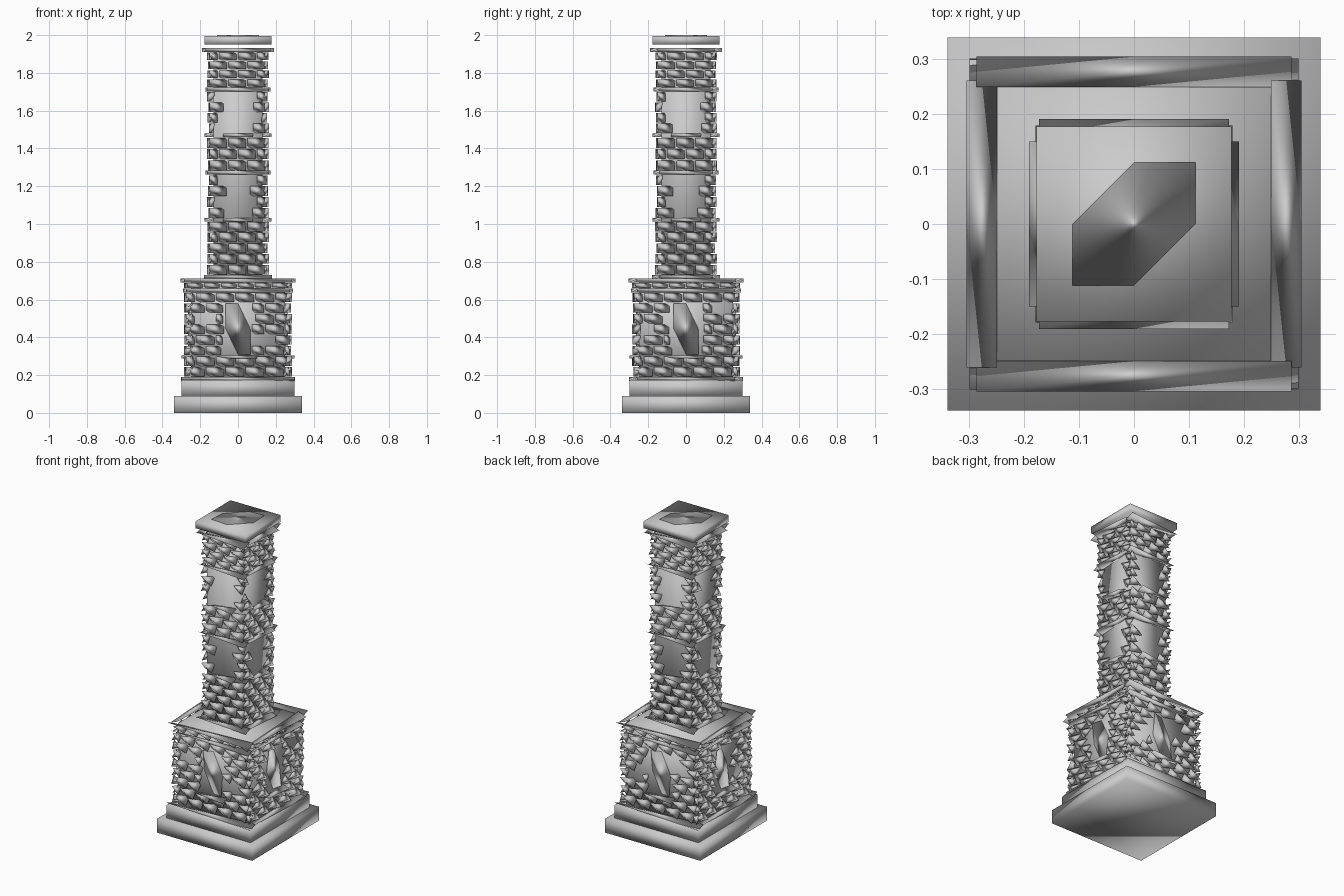
import bpy, bmesh, math, random
from mathutils import Matrix, Vector

if "Cube" in bpy.data.objects:
    bpy.data.objects.remove(bpy.data.objects["Cube"])

random.seed(4)


def finish(name, bm):
    bmesh.ops.recalc_face_normals(bm, faces=bm.faces)
    me = bpy.data.meshes.new(name)
    bm.to_mesh(me)
    bm.free()
    for p in me.polygons:
        p.use_smooth = True
    ob = bpy.data.objects.new(name, me)
    bpy.context.collection.objects.link(ob)
    return ob


def box(name, half, z0, z1):
    bm = bmesh.new()
    bmesh.ops.create_cube(bm, size=1, matrix=Matrix.Translation((0, 0, (z0 + z1) / 2))
                          @ Matrix.Diagonal((2 * half, 2 * half, z1 - z0, 1)))
    return finish(name, bm)


def wedge(bm, x0, x1, y0, y1, z0, z1, side=0):
    """Four-cornered stone spanning a box, turned to one of the four sides."""
    rot = Matrix.Rotation(side * math.pi / 2, 3, 'Z')
    v = [bm.verts.new(rot @ Vector(c)) for c in
         ((x1, y1, z1), (x0, y0, z1), (x0, y1, z0), (x1, y0, z0))]
    for i, j, k in ((0, 1, 2), (0, 1, 3), (0, 2, 3), (1, 2, 3)):
        bm.faces.new((v[i], v[j], v[k]))


def bands(name, items):
    """Trim strips on all sides: half length front, half length side, inner, outer, z0, z1."""
    bm = bmesh.new()
    for front, side, inner, outer, z0, z1 in items:
        for k in range(4):
            h = side if k % 2 else front
            wedge(bm, -h, h, -outer, -inner, z0, z1, k)
    return finish(name, bm)


def bricks(name, half, inner, outer, z0, z1, rows, length, hole=None):
    """Running-bond brick courses; hole = (half width, z0, z1) leaves a ragged bare panel."""
    bm = bmesh.new()
    step = (z1 - z0) / rows
    for k in range(4):
        for r in range(rows):
            za = z0 + r * step
            x = -half - (length / 2 if r % 2 else 0)
            while x < half - 0.015:
                a, b = max(x, -half), min(x + length - 0.008, half)
                x += length
                if b - a < 0.02:
                    continue
                if hole and hole[1] < za + step / 2 < hole[2]:
                    if a < hole[0] and b > -hole[0]:
                        # keep the remainder of a brick outside the panel
                        if a < -hole[0] - 0.025:
                            b = min(b, -hole[0] + random.uniform(-0.01, 0.015))
                        elif b > hole[0] + 0.025:
                            a = max(a, hole[0] - random.uniform(-0.01, 0.015))
                        else:
                            continue
                    if random.random() < 0.12:
                        continue
                d = outer + random.uniform(-0.006, 0.006)
                wedge(bm, a, b, -d, -inner, za + 0.003, za + step - 0.004, k)
    return finish(name, bm)


# Stepped plinth
box("plinth_lower", 0.34, 0, 0.09)
box("plinth_upper", 0.30, 0.09, 0.175)

# Solid cores
box("base_core", 0.25, 0.17, 0.70)
box("shaft_core", 0.13, 0.69, 1.925)

# Base brickwork, frieze and windows
bricks("base_bricks", 0.275, 0.24, 0.28, 0.19, 0.64, 8, 0.105, (0.085, 0.30, 0.585))
bricks("base_frieze", 0.27, 0.24, 0.28, 0.658, 0.692, 1, 0.09)
bands("base_trim", [
    (0.30, 0.26, 0.25, 0.302, 0.17, 0.19),
    (0.10, 0.10, 0.25, 0.30, 0.288, 0.305),
    (0.275, 0.26, 0.25, 0.29, 0.638, 0.658),
    (0.287, 0.262, 0.25, 0.305, 0.69, 0.712),
])
bands("windows", [(0.065, 0.065, 0.235, 0.265, 0.31, 0.58)])

# Shaft brickwork in five sections, two with bare panels
bricks("shaft_bricks_1", 0.15, 0.125, 0.158, 0.73, 1.015, 5, 0.1)
bricks("shaft_bricks_2", 0.15, 0.125, 0.158, 1.03, 1.262, 4, 0.1, (0.075, 1.03, 1.25))
bricks("shaft_bricks_3", 0.15, 0.125, 0.158, 1.28, 1.46, 3, 0.1)
bricks("shaft_bricks_4", 0.15, 0.125, 0.158, 1.48, 1.702, 4, 0.1, (0.075, 1.48, 1.69))
bricks("shaft_bricks_5", 0.15, 0.125, 0.158, 1.722, 1.912, 4, 0.1)
bands("shaft_trim", [
    (0.18, 0.14, 0.125, 0.18, 0.712, 0.73),
    (0.08, 0.08, 0.125, 0.178, 1.012, 1.032),
    (0.165, 0.14, 0.125, 0.172, 1.262, 1.282),
    (0.08, 0.08, 0.125, 0.178, 1.46, 1.48),
    (0.165, 0.14, 0.125, 0.172, 1.702, 1.722),
    (0.173, 0.15, 0.13, 0.191, 1.91, 1.932),
])

# Cap slab and flue
box("cap_slab", 0.178, 1.95, 1.995)
bm = bmesh.new()
wedge(bm, -0.112, 0.112, -0.112, 0.112, 1.99, 2.0)
finish("flue_opening", bm)
